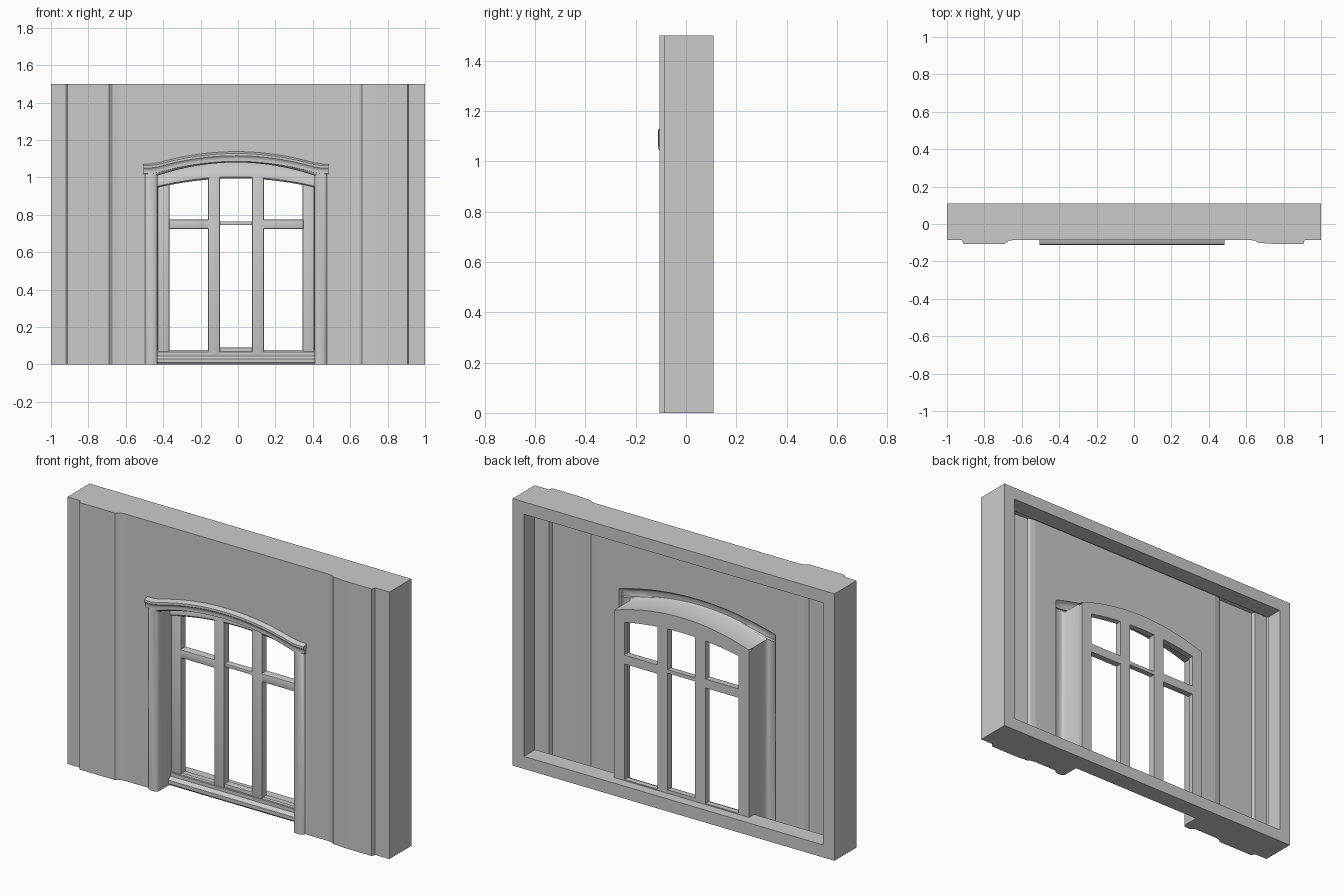
import bpy, bmesh, math

if "Cube" in bpy.data.objects:
    bpy.data.objects.remove(bpy.data.objects["Cube"])

CX = -0.01            # window centre line
HALF = 0.42           # half width of the window niche
N = 24                # arch segments
BACK, LIP, FRONT = 0.11, 0.01, -0.085
TS = [-1 + 2 * i / N for i in range(N + 1)]


def finish(bm, name, smooth=True, merge=True):
    if merge:
        bmesh.ops.remove_doubles(bm, verts=bm.verts, dist=1e-5)
    bmesh.ops.recalc_face_normals(bm, faces=bm.faces)
    me = bpy.data.meshes.new(name)
    bm.to_mesh(me)
    bm.free()
    ob = bpy.data.objects.new(name, me)
    bpy.context.collection.objects.link(ob)
    if smooth:
        bpy.ops.object.select_all(action='DESELECT')
        ob.select_set(True)
        bpy.context.view_layer.objects.active = ob
        bpy.ops.object.shade_smooth_by_angle(angle=math.radians(35))
    return ob


def face(bm, pts):
    return bm.faces.new([bm.verts.new(p) for p in pts])


def loft(bm, rows, caps=False):
    vs = [[bm.verts.new(p) for p in r] for r in rows]
    for a, b in zip(vs, vs[1:]):
        for i in range(len(a) - 1):
            bm.faces.new((a[i], a[i + 1], b[i + 1], b[i]))
    if caps:
        bm.faces.new(vs[0])
        bm.faces.new(vs[-1])


def arch(t, o):
    """Point on the niche arch, pushed outward by o."""
    return CX + (HALF + o) * t, 1.08 - 0.07 * t * t + 0.75 * o


# Trim section (outward offset, y): reveal, rounded face, outer edge
TRIM = [(0, .03), (0, -.088), (.006, -.098), (.014, -.103),
        (.045, -.103), (.058, -.097), (.066, FRONT)]
OUT = TRIM[-1][0]

# Plan of the wall front, with a raised pilaster on each side
LEFT = [(-1, FRONT), (-.92, FRONT), (-.912, -.106), (-.69, -.106),
        (-.672, -.09), (-.64, FRONT)]
RIGHT = [(.62, FRONT), (.65, -.09), (.662, -.1), (.74, -.106), (.905, -.106),
         (.912, FRONT), (1, FRONT)]

# Wall skin around the arched hole
bm = bmesh.new()
rows = [[(x, y, 0), (x, y, 1.5)] for x, y in LEFT]
rows.append([(arch(-1, OUT)[0], FRONT, 0), (arch(-1, OUT)[0], FRONT, 1.5)])
loft(bm, rows)
loft(bm, [[(arch(t, OUT)[0], FRONT, arch(t, OUT)[1]),
           (arch(t, OUT)[0], FRONT, 1.5)] for t in TS])
rows = [[(arch(1, OUT)[0], FRONT, 0), (arch(1, OUT)[0], FRONT, 1.5)]]
rows += [[(x, y, 0), (x, y, 1.5)] for x, y in RIGHT]
loft(bm, rows)
finish(bm, "wall_front", smooth=False)

# Outer shell: sides, top, bottom with window notch, back rim and return lip
bm = bmesh.new()
face(bm, [(x, y, 1.5) for x, y in LEFT + RIGHT + [(1, BACK), (-1, BACK)]])
notch = [(CX - HALF - o, y) for o, y in reversed(TRIM)]
notch += [(CX + HALF + o, y) for o, y in TRIM]
face(bm, [(x, y, 0) for x, y in LEFT + notch + RIGHT + [(1, BACK), (-1, BACK)]])
for x in (-1, 1):
    face(bm, [(x, FRONT, 0), (x, BACK, 0), (x, BACK, 1.5), (x, FRONT, 1.5)])
R = 0.07
outer = [(-1, 0), (1, 0), (1, 1.5), (-1, 1.5)]
inner = [(-1 + R, R), (1 - R, R), (1 - R, 1.5 - R), (-1 + R, 1.5 - R)]
for i in range(4):
    (a, b), (c, d) = (outer[i], outer[(i + 1) % 4]), (inner[i], inner[(i + 1) % 4])
    face(bm, [(p[0], BACK, p[1]) for p in (a, b, d, c)])
    face(bm, [(c[0], BACK, c[1]), (d[0], BACK, d[1]),
              (d[0], LIP, d[1]), (c[0], LIP, c[1])])
finish(bm, "wall_shell", smooth=False)

# Window surround swept up the jambs and over the arch
bm = bmesh.new()
rows = [[(CX - HALF - o, y, 0) for o, y in TRIM]]
rows += [[(arch(t, o)[0], y, arch(t, o)[1]) for o, y in TRIM] for t in TS]
rows += [[(CX + HALF + o, y, 0) for o, y in TRIM]]
loft(bm, rows)
finish(bm, "window_surround")

# Stepped hood moulding with flat ears at both ends
HOOD = [(0, -.09), (.004, -.105), (.018, -.103), (.026, -.106), (.034, -.111),
        (.046, -.11), (.052, -.1), (.056, FRONT)]
bm = bmesh.new()
loft(bm, [[(CX + .495 * t, y, 1.082 - .065 * min(abs(t) / .88, 1) ** 2 + o)
           for o, y in HOOD] for t in TS], caps=True)
finish(bm, "hood_moulding")

# Window frame members
F0, F1 = 0.012, 0.055     # front and back of the frame


def bar(name, x0, x1, z0, z1, y0=F0, y1=F1, bevel=.009):
    bm = bmesh.new()
    bmesh.ops.create_cube(bm, size=1)
    for v in bm.verts:
        v.co = ((x0, x1)[v.co.x > 0], (y0, y1)[v.co.y > 0], (z0, z1)[v.co.z > 0])
    edges = [e for e in bm.edges if all(v.co.y < y0 + 1e-4 for v in e.verts)]
    bmesh.ops.bevel(bm, geom=edges, offset=bevel, segments=2, affect='EDGES',
                    profile=.5)
    return finish(bm, name)


for side, x0, x1 in (("left", -.43, -.365), ("right", .345, .41)):
    bar("stile_" + side, x0, x1, 0, 1.0, y0=.018)
for side, x0, x1 in (("left", -.16, -.095), ("right", .075, .14)):
    bar("mullion_" + side, x0, x1, .05, 1.02)
bar("transom_left", -.37, -.155, .725, .775)
bar("transom_centre", -.1, .08, .745, .765, y0=.02, bevel=.005)
bar("transom_right", .135, .35, .725, .775)

# Arched head rail
bm = bmesh.new()
rows = []
for t in TS:
    x, top = arch(t, 0)
    low = 0.995 - .05 * t * t
    rows.append([(x, F1, top), (x, .022, top), (x, .018, low + .045),
                 (x, F0, low + .035), (x, F0, low + .008), (x, .02, low),
                 (x, F1, low), (x, F1, top)])
loft(bm, rows)
finish(bm, "arched_head")

# Rounded sill with a stepped upper edge
SILL = [(.055, 0), (.005, 0), (-.004, .01), (-.004, .03), (.008, .043),
        (.014, .046), (.014, .066), (.024, .076), (.055, .076), (.055, 0)]
bm = bmesh.new()
loft(bm, [[(x, y, z) for y, z in SILL] for x in (-.43, .41)], caps=False)
finish(bm, "window_sill")
bar("sill_centre_rail", -.1, .08, .06, .09, y0=.018, bevel=.005)
